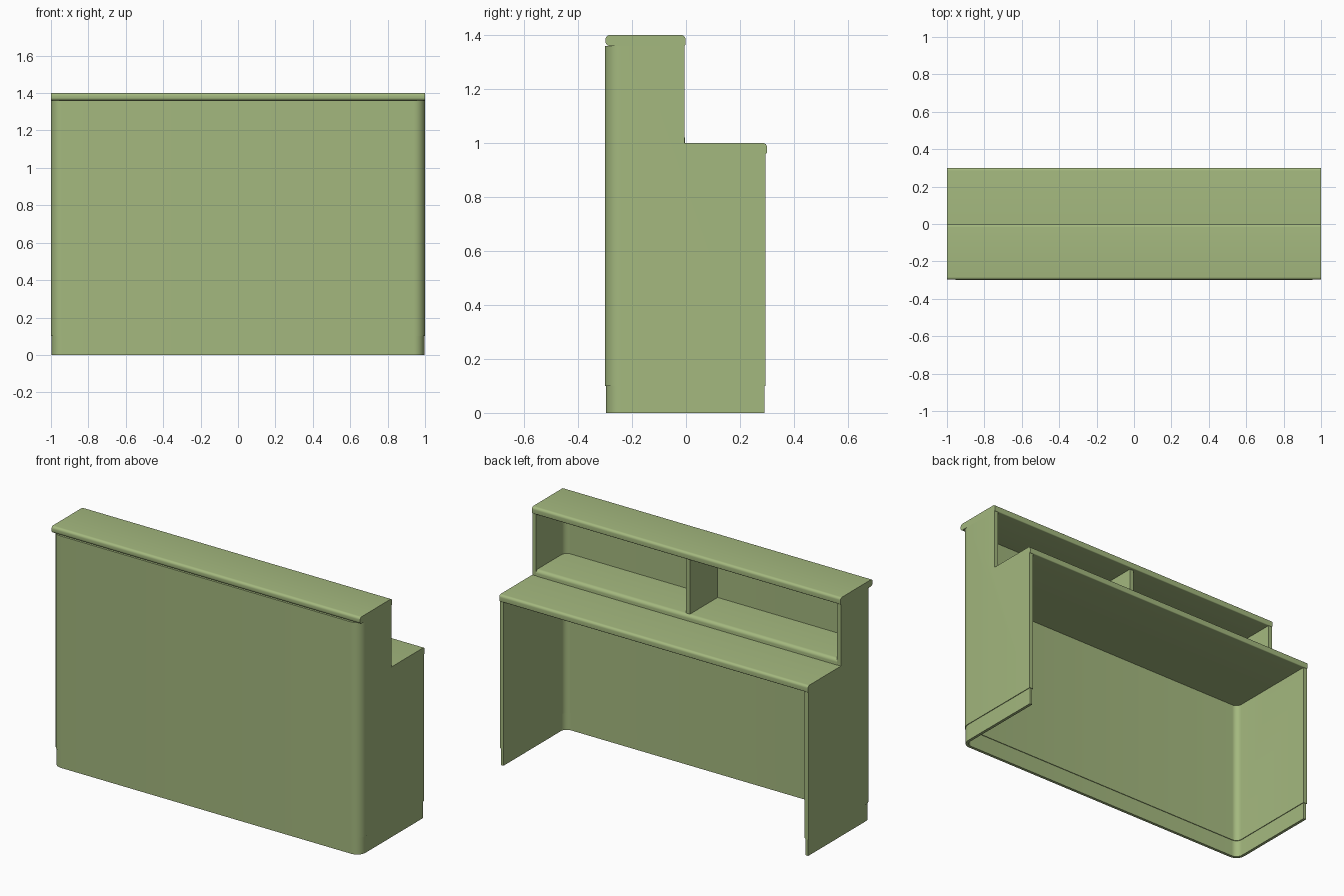
import bpy, bmesh, math

if "Cube" in bpy.data.objects:
    bpy.data.objects.remove(bpy.data.objects["Cube"])

green = bpy.data.materials.new("sage green")
green.diffuse_color = (0.37, 0.48, 0.21, 1)
green.use_nodes = True
green.node_tree.nodes["Principled BSDF"].inputs["Base Color"].default_value = green.diffuse_color


def arc(cx, cy, r, a0, a1, n=8):
    """Points of an arc, angles in degrees."""
    return [(cx + r * math.cos(math.radians(a0 + (a1 - a0) * i / n)),
             cy + r * math.sin(math.radians(a0 + (a1 - a0) * i / n))) for i in range(n + 1)]


def prism(name, pts, to3d, lo, hi):
    """Extrude a flat outline between two positions along the remaining axis."""
    bm = bmesh.new()
    face = bm.faces.new([bm.verts.new(to3d(a, b, lo)) for a, b in pts])
    ext = bmesh.ops.extrude_face_region(bm, geom=[face])
    shift = [h - l for h, l in zip(to3d(0, 0, hi), to3d(0, 0, lo))]
    bmesh.ops.translate(bm, vec=shift, verts=[v for v in ext["geom"] if isinstance(v, bmesh.types.BMVert)])
    bmesh.ops.recalc_face_normals(bm, faces=bm.faces)
    mesh = bpy.data.meshes.new(name)
    bm.to_mesh(mesh)
    bm.free()
    mesh.materials.append(green)
    obj = bpy.data.objects.new(name, mesh)
    bpy.context.collection.objects.link(obj)
    return obj


def smooth(obj):
    bpy.ops.object.select_all(action='DESELECT')
    obj.select_set(True)
    bpy.context.view_layer.objects.active = obj
    bpy.ops.object.shade_smooth_by_angle(angle=math.radians(35))


def u_outline(inset, thick, y_end):
    """U-shaped plan: open at the back, rounded front corners."""
    def run(w, front, r):
        return ([(-w, y_end)] + arc(-w + r, front + r, r, 180, 270)
                + arc(w - r, front + r, r, 270, 360) + [(w, y_end)])
    outer = run(1 - inset, -0.3 + inset, 0.06 - inset)
    t = inset + thick
    return outer + run(1 - t, -0.3 + t, 0.06 - t)[::-1]


def plan(x, y, z):
    return (x, y, z)


def side(y, z, x):
    return (x, y, z)


def board(name, y0, y1, z0, z1, half, radii):
    """Board along x; radii: front-bottom, back-bottom, back-top, front-top."""
    pts = []
    corners = [(y0, z0, 1, 1, 180), (y1, z0, -1, 1, 270), (y1, z1, -1, -1, 0), (y0, z1, 1, -1, 90)]
    for (y, z, sy, sz, a), r in zip(corners, radii):
        pts += arc(y + sy * r, z + sz * r, r, a, a + 90, 6) if r else [(y, z)]
    smooth(prism(name, pts, side, -half, half))


# wraparound shell, stepped down behind the raised counter
shell = prism("shell", u_outline(0, 0.025, 0.295), plan, 0.1, 1.36)
cutter = prism("step_cutter", [(-0.006, 0.96), (0.5, 0.96), (0.5, 1.6), (-0.006, 1.6)], side, -1.2, 1.2)
cutter.hide_render = True
mod = shell.modifiers.new("step", 'BOOLEAN')
mod.operation = 'DIFFERENCE'
mod.object = cutter
bpy.context.view_layer.objects.active = shell
bpy.ops.object.modifier_apply(modifier="step")
bpy.data.objects.remove(cutter)
smooth(shell)

# slightly recessed plinth
smooth(prism("plinth", u_outline(0.004, 0.017, 0.291), plan, 0, 0.1))

# raised counter, worktop and inner shelf
board("raised_counter", -0.298, -0.002, 1.36, 1.4, 1.0, (0.015, 0.006, 0.015, 0.015))
board("worktop", -0.006, 0.3, 0.96, 1.0, 1.0, (0, 0.006, 0.015, 0))
board("inner_shelf", -0.28, -0.004, 0.96, 1.035, 0.976, (0, 0, 0.02, 0))

# centre divider of the cubby
board("divider", -0.28, -0.02, 1.03, 1.365, 0.0125, (0, 0, 0, 0))
